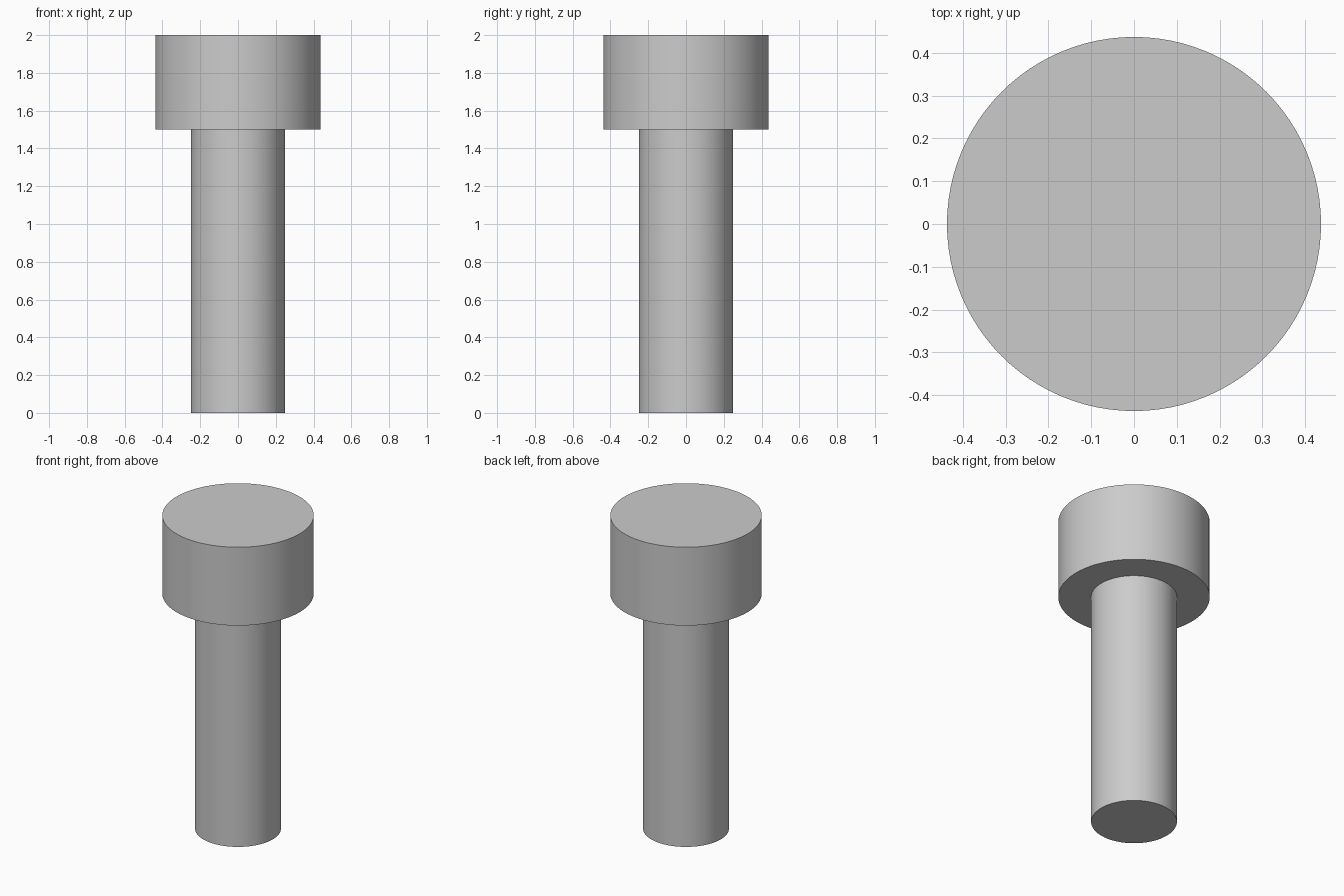
import bpy, bmesh, math

cube = bpy.data.objects.get("Cube")
if cube:
    bpy.data.objects.remove(cube, do_unlink=True)

SEGMENTS = 96
HEAD_RADIUS, SHANK_RADIUS = 0.4375, 0.248
HEAD_BASE, TOP = 1.5, 2.0

steel = bpy.data.materials.new("grey steel")
steel.use_nodes = True
grey = (0.6, 0.6, 0.6, 1)
steel.diffuse_color = grey
steel.node_tree.nodes["Principled BSDF"].inputs["Base Color"].default_value = grey

# Stepped bolt outline, turned around the vertical axis
outline = [(0, 0), (SHANK_RADIUS, 0), (SHANK_RADIUS, HEAD_BASE),
           (HEAD_RADIUS, HEAD_BASE), (HEAD_RADIUS, TOP), (0, TOP)]
bm = bmesh.new()
points = [bm.verts.new((r, 0, z)) for r, z in outline]
edges = [bm.edges.new(pair) for pair in zip(points, points[1:])]
bmesh.ops.spin(bm, geom=points + edges, cent=(0, 0, 0), axis=(0, 0, 1),
               angle=math.tau, steps=SEGMENTS)
bmesh.ops.remove_doubles(bm, verts=bm.verts[:], dist=0.0001)
bmesh.ops.recalc_face_normals(bm, faces=bm.faces[:])

mesh = bpy.data.meshes.new("bolt")
bm.to_mesh(mesh)
bm.free()
mesh.materials.append(steel)
bolt = bpy.data.objects.new("bolt", mesh)
bpy.context.collection.objects.link(bolt)

# Smooth round walls with sharp rims
bpy.ops.object.select_all(action="DESELECT")
bolt.select_set(True)
bpy.context.view_layer.objects.active = bolt
bpy.ops.object.shade_smooth_by_angle(angle=math.radians(30))
